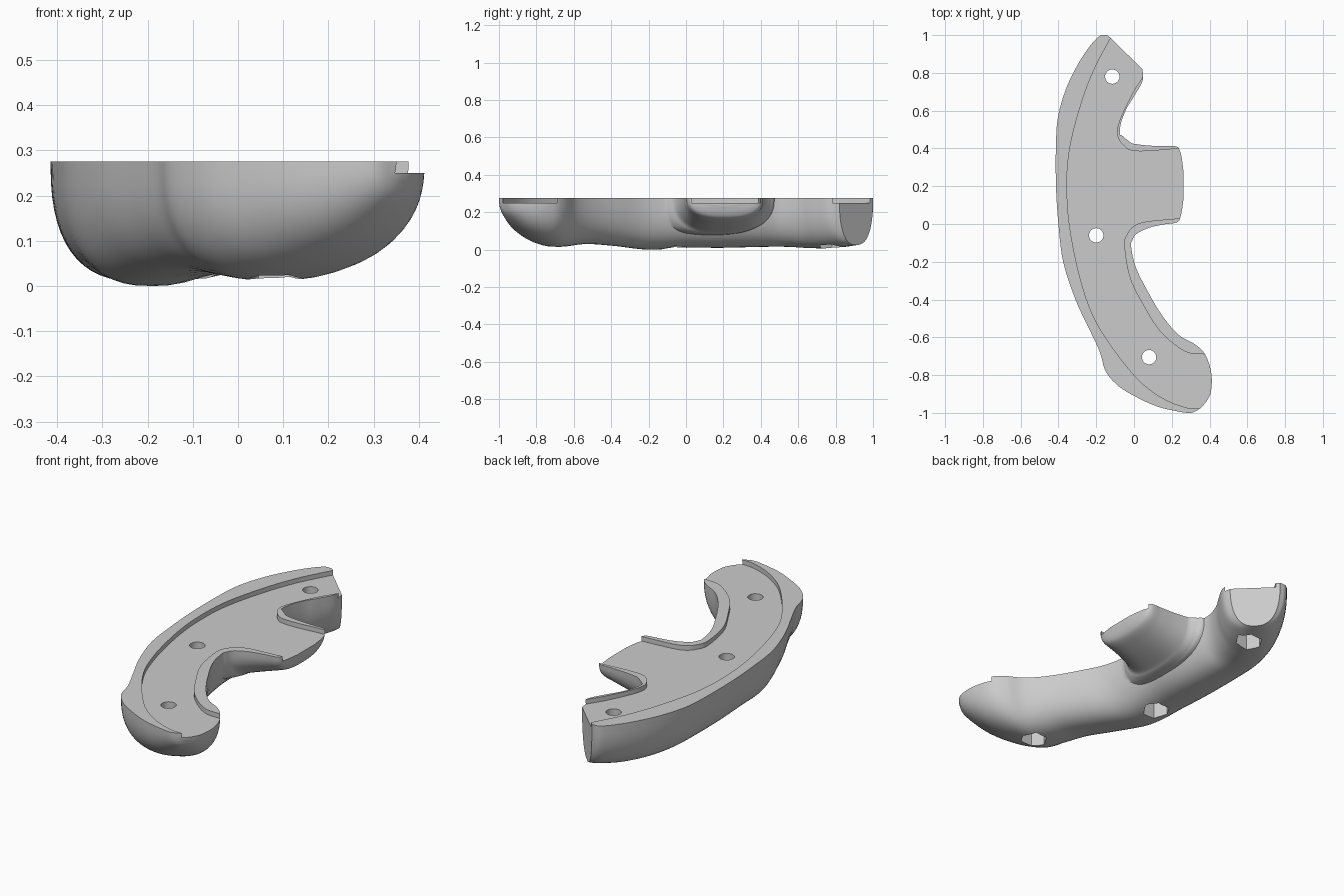
import bpy, bmesh, math
from mathutils import Vector

if "Cube" in bpy.data.objects:
    bpy.data.objects.remove(bpy.data.objects["Cube"])

TOP, FLOOR = 0.275, 0.25


def spline(pts, sub=5):
    """Catmull-Rom resampling of a list of equal-length tuples."""
    p = [Vector(q) for q in pts]
    p = [2 * p[0] - p[1]] + p + [2 * p[-1] - p[-2]]
    out = []
    for i in range(1, len(p) - 2):
        a, b, c, d = p[i - 1:i + 3]
        for k in range(sub):
            t = k / sub
            out.append(0.5 * (2 * b + (c - a) * t + (2 * a - 5 * b + 4 * c - d) * t * t
                              + (3 * b - a - 3 * c + d) * t ** 3))
    return out + [p[-2]]


def finish(bm, name):
    bmesh.ops.recalc_face_normals(bm, faces=bm.faces)
    me = bpy.data.meshes.new(name)
    bm.to_mesh(me)
    bm.free()
    ob = bpy.data.objects.new(name, me)
    bpy.context.collection.objects.link(ob)
    return ob


def loft(name, stations, lid, power=2.5, n=28):
    """Rounded trough section swept over stations (left xy, right xy, lowest z)."""
    bm = bmesh.new()
    rings = []
    for lx, ly, rx, ry, zb in spline(stations):
        ring = [bm.verts.new((lx, ly, lid))]
        for i in range(n + 1):
            a = math.pi * i / n
            c, s = math.cos(a), max(math.sin(a), 0)
            u = 0.5 - 0.5 * math.copysign(abs(c) ** (2 / power), c)
            z = TOP - (TOP - zb) * s ** (2 / power)
            ring.append(bm.verts.new((lx + (rx - lx) * u, ly + (ry - ly) * u, z)))
        ring.append(bm.verts.new((rx, ry, lid)))
        rings.append(ring)
    for r, q in zip(rings, rings[1:]):
        for i in range(len(r)):
            j = (i + 1) % len(r)
            bm.faces.new((r[i], r[j], q[j], q[i]))
    bm.faces.new(rings[0])
    bm.faces.new(rings[-1])
    return finish(bm, name)


def prism(name, outline, z0, z1):
    bm = bmesh.new()
    lo = [bm.verts.new((p[0], p[1], z0)) for p in outline]
    hi = [bm.verts.new((p[0], p[1], z1)) for p in outline]
    bm.faces.new(lo)
    bm.faces.new(hi)
    for i in range(len(lo)):
        j = (i + 1) % len(lo)
        bm.faces.new((lo[i], lo[j], hi[j], hi[i]))
    return finish(bm, name)


def ngon(x, y, r, n):
    return [(x + r * math.cos(2 * math.pi * i / n), y + r * math.sin(2 * math.pi * i / n))
            for i in range(n)]


def boolean(ob, other, op):
    m = ob.modifiers.new(op, 'BOOLEAN')
    m.object, m.operation, m.solver = other, op, 'EXACT'
    bpy.context.view_layer.objects.active = ob
    bpy.ops.object.modifier_apply(modifier=m.name)
    bpy.data.objects.remove(other)


# Curved main body, from flat back end to rounded front nose
body = loft("grip_shell", [
    (-.14, 1.0, .045, .82, .025), (-.19, .99, .046, .76, .02),
    (-.27, .89, 0, .675, .008), (-.35, .74, -.045, .6, .008),
    (-.40, .58, -.075, .5, .015), (-.413, .43, -.06, .4, .015),
    (-.413, .2, -.03, .2, .01), (-.40, 0, -.025, 0, .01),
    (-.375, -.2, .0, -.2, .0), (-.31, -.4, .08, -.37, .02),
    (-.235, -.56, .16, -.5, .03), (-.18, -.68, .24, -.59, .018),
    (-.15, -.78, .32, -.635, .012), (-.08, -.86, .37, -.68, .028),
    (.02, -.92, .395, -.73, .055), (.12, -.965, .41, -.79, .095),
    (.22, -.99, .412, -.85, .145), (.30, -1.0, .405, -.90, .195),
    (.35, -.978, .385, -.94, .24)], .32)

# Side prong, flared where it meets the body
prong = loft("prong", [
    (x, y0, x, y1, z) for x, y0, y1, z in (
        (-.2, -.2, .5, .1), (-.08, -.2, .475, .08), (-.045, -.16, .452, .08),
        (-.015, -.1, .43, .085), (.01, -.055, .423, .095), (.08, -.02, .415, .115),
        (.16, -.002, .412, .14), (.225, .008, .41, .165), (.248, .04, .375, .19),
        (.262, .12, .29, .235))], .33)
boolean(body, prong, 'UNION')

# Flat mating face
boolean(body, prism("top_cut", [(-2, -2), (2, -2), (2, 2), (-2, 2)], TOP, .6), 'DIFFERENCE')

# Shallow recess, leaving a raised rim and open at the three ends
left_rim = spline([(-.115, 1.0), (-.21, .82), (-.28, .635), (-.34, .4), (-.355, .19),
                   (-.335, -.05), (-.27, -.34), (-.18, -.555), (0, -.8), (.14, -.915),
                   (.27, -.97), (.35, -.978)])
lower_rim = spline([(.375, -.69), (.27, -.675), (.14, -.57), (.05, -.43), (-.02, -.29),
                    (-.05, -.13), (-.04, -.06), (.03, .005), (.235, .03)])
upper_rim = spline([(.245, .4), (.03, .385), (-.05, .41), (-.09, .5), (-.02, .67),
                    (.05, .785)])
outline = ([(-.08, 1.1)] + left_rim + [(.5, -1.02), (.5, -.69)] + lower_rim
           + [(.4, .03), (.4, .4)] + upper_rim + [(.2, .9)])
boolean(body, prism("recess_cut", outline, FLOOR, .6), 'DIFFERENCE')

# Screw holes with hexagonal nut pockets underneath
for x, y in ((-.115, .78), (-.2, -.06), (.08, -.705)):
    boolean(body, prism("hole_cut", ngon(x, y, .038, 32), -.2, .6), 'DIFFERENCE')
    boolean(body, prism("nut_cut", ngon(x, y, .07, 6), -.2, .15), 'DIFFERENCE')

# Plain grey finish
grey = bpy.data.materials.new("grey")
grey.diffuse_color = (.6, .6, .6, 1)
grey.use_nodes = True
grey.node_tree.nodes["Principled BSDF"].inputs["Base Color"].default_value = grey.diffuse_color
body.data.materials.clear()
body.data.materials.append(grey)
for f in body.data.polygons:
    f.material_index = 0
bpy.ops.object.select_all(action='DESELECT')
body.select_set(True)
bpy.context.view_layer.objects.active = body
bpy.ops.object.shade_smooth_by_angle(angle=math.radians(35))
